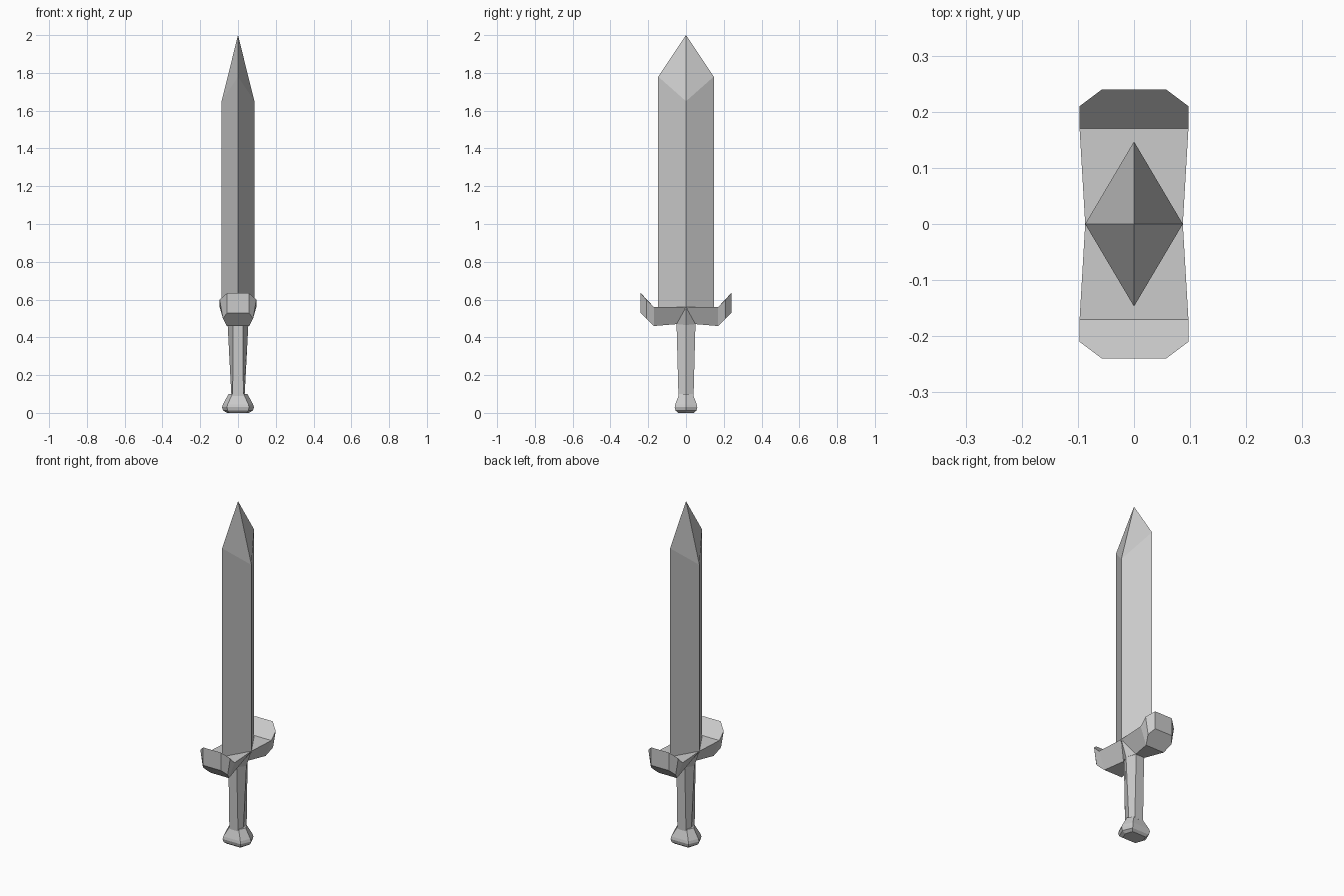
import bpy, bmesh

if "Cube" in bpy.data.objects:
    bpy.data.objects.remove(bpy.data.objects["Cube"])


def finish(name, bm):
    bmesh.ops.remove_doubles(bm, verts=bm.verts, dist=0.0005)
    bmesh.ops.recalc_face_normals(bm, faces=bm.faces)
    me = bpy.data.meshes.new(name)
    bm.to_mesh(me)
    bm.free()
    ob = bpy.data.objects.new(name, me)
    bpy.context.collection.objects.link(ob)


def loft(name, rings, tip=None):
    """Skin equal-length rings, closing with caps or a pointed tip."""
    bm = bmesh.new()
    rows = [[bm.verts.new(p) for p in r] for r in rings]
    n = len(rows[0])
    for a, b in zip(rows, rows[1:]):
        for i in range(n):
            j = (i + 1) % n
            bm.faces.new((a[i], a[j], b[j], b[i]))
    bm.faces.new(rows[0][::-1])
    if tip:
        t = bm.verts.new(tip)
        for i in range(n):
            bm.faces.new((rows[-1][i], rows[-1][(i + 1) % n], t))
    else:
        bm.faces.new(rows[-1])
    finish(name, bm)


def hexagon(x, flat, y, z):
    return [(x, 0, z), (flat, y, z), (-flat, y, z),
            (-x, 0, z), (-flat, -y, z), (flat, -y, z)]


def diamond(x, y, zx, zy):
    return [(x, 0, zx), (0, y, zy), (-x, 0, zx), (0, -y, zy)]


# Blade
loft("blade", [diamond(.087, .147, .55, .55),
               diamond(.087, .147, 1.65, 1.78)], tip=(0, 0, 2))

# Grip
loft("grip", [hexagon(.035, .028, .04, .09), hexagon(.055, .027, .05, .47)])

# Pommel
loft("pommel", [hexagon(x, f, y, z) for x, f, y, z in (
    (.058, .045, .042, 0), (.078, .055, .055, .012), (.085, .058, .06, .03),
    (.08, .055, .057, .045), (.05, .03, .036, .1))])

# Guard: one quarter, mirrored across x and y
P = dict(T0=(.087, 0, .56), B0=(.055, 0, .465), B1=(.03, .05, .47),
         T2=(.097, .17, .56), B2=(.06, .17, .46),
         T3=(.097, .21, .60), B3=(.08, .21, .50),
         T4=(.057, .24, .635), B4=(.057, .24, .53),
         t0=(0, 0, .56), t2=(0, .17, .56), t4=(0, .24, .635),
         b0=(0, 0, .465), b1=(0, .05, .47), b2=(0, .17, .46), b4=(0, .24, .53))
bm = bmesh.new()
v = {k: bm.verts.new(p) for k, p in P.items()}
for f in ("t0 T0 T2 t2", "t2 T2 T3 T4 t4", "T0 B0 B1", "T0 B1 B2 T2",
          "T2 B2 B3 T3", "T3 B3 B4 T4", "t4 T4 B4 b4",
          "b4 B4 B3 B2 b2", "b2 B2 B1 b1", "b1 B1 B0 b0"):
    bm.faces.new([v[k] for k in f.split()])
for axis in "XY":
    bmesh.ops.mirror(bm, geom=bm.verts[:] + bm.edges[:] + bm.faces[:],
                     merge_dist=0.0005, axis=axis)
finish("guard", bm)
